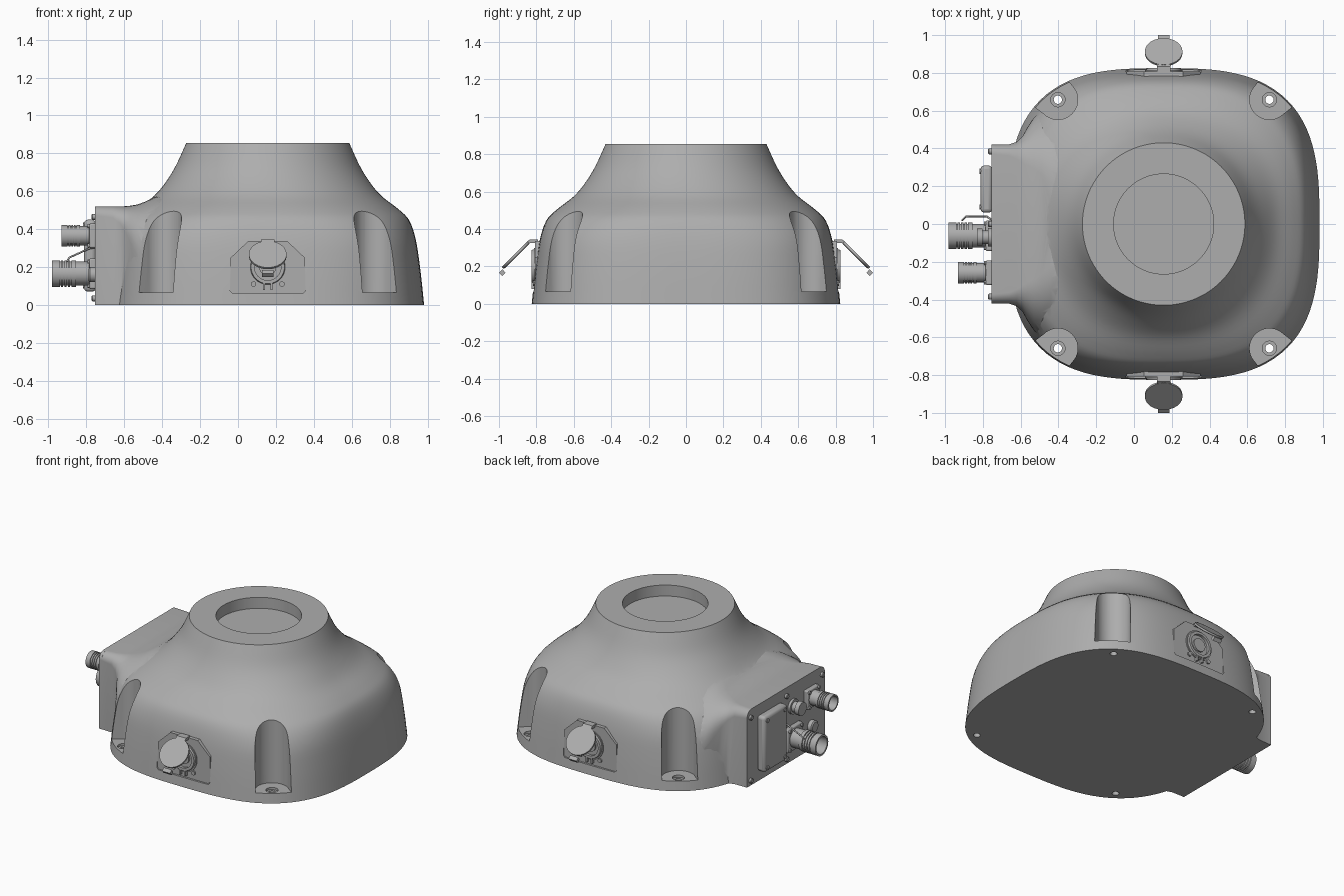
import bpy, bmesh, math
from mathutils import Vector, Matrix

if "Cube" in bpy.data.objects:
    bpy.data.objects.remove(bpy.data.objects["Cube"])

CX = 0.157  # centre of the round body


def make_material(name, value):
    m = bpy.data.materials.new(name)
    m.use_nodes = True
    col = (value, value, value, 1)
    m.diffuse_color = col
    m.node_tree.nodes["Principled BSDF"].inputs["Base Color"].default_value = col
    return m


GREY = make_material("plain grey", 0.42)


def finish(name, bm, angle=30):
    bmesh.ops.recalc_face_normals(bm, faces=bm.faces)
    me = bpy.data.meshes.new(name)
    bm.to_mesh(me)
    bm.free()
    ob = bpy.data.objects.new(name, me)
    bpy.context.collection.objects.link(ob)
    me.materials.append(GREY)
    smooth(ob, angle)
    return ob


def smooth(ob, angle=30):
    bpy.ops.object.select_all(action='DESELECT')
    ob.select_set(True)
    bpy.context.view_layer.objects.active = ob
    bpy.ops.object.shade_smooth_by_angle(angle=math.radians(angle))


def loft(name, rings, angle=30):
    """Skin a list of closed rings and cap both ends."""
    bm = bmesh.new()
    vs = [[bm.verts.new(p) for p in ring] for ring in rings]
    n = len(vs[0])
    for a, b in zip(vs, vs[1:]):
        for i in range(n):
            j = (i + 1) % n
            bm.faces.new((a[i], a[j], b[j], b[i]))
    bm.faces.new(vs[0])
    bm.faces.new(vs[-1])
    return finish(name, bm, angle)


def lathe(name, profile, origin, axis, segs=40):
    """Turn (distance, radius) pairs about an axis."""
    m = Matrix.Translation(origin) @ Vector(axis).to_track_quat('Z', 'Y').to_matrix().to_4x4()
    ring = [(math.cos(k * math.tau / segs), math.sin(k * math.tau / segs)) for k in range(segs)]
    return loft(name, [[m @ Vector((r * c, r * s, t)) for c, s in ring] for t, r in profile])


def prism(name, pts, move):
    return loft(name, [[Vector(p) for p in pts], [Vector(p) + Vector(move) for p in pts]])


def box(name, lo, hi, bevel=0):
    (x, y, z), (X, Y, Z) = lo, hi
    ob = prism(name, [(x, y, z), (x, Y, z), (x, Y, Z), (x, y, Z)], (X - x, 0, 0))
    if bevel:
        mod = ob.modifiers.new("round", 'BEVEL')
        mod.width, mod.segments = bevel, 3
    return ob


def combine(target, tool, op):
    mod = target.modifiers.new(op, 'BOOLEAN')
    mod.operation, mod.solver, mod.object = op, 'EXACT', tool
    bpy.context.view_layer.objects.active = target
    bpy.ops.object.modifier_apply(modifier=mod.name)
    bpy.data.objects.remove(tool)


def spline(pts, steps=4):
    """Catmull-Rom through 2D points."""
    p = [Vector(q) for q in pts]
    p = [p[0] * 2 - p[1]] + p + [p[-1] * 2 - p[-2]]
    out = []
    for a, b, c, d in zip(p, p[1:], p[2:], p[3:]):
        for k in range(steps):
            t = k / steps
            out.append(0.5 * (2 * b + (c - a) * t + (2 * a - 5 * b + 4 * c - d) * t * t
                              + (3 * b - a - 3 * c + d) * t ** 3))
    return out + [p[-2]]


# Body: rounded square at the base turning into a round neck
def body_ring(half, z, segs=128):
    u = min(max((z - 0.3) / 0.45, 0), 1)
    n = 3 - u * u * (3 - 2 * u)
    pts = []
    for k in range(segs):
        c, s = math.cos(k * math.tau / segs), math.sin(k * math.tau / segs)
        r = half / (abs(c) ** n + abs(s) ** n) ** (1 / n)
        pts.append((CX + r * c, r * s, z))
    return pts


outline = spline([(0.825, 0), (0.806, 0.18), (0.782, 0.34), (0.747, 0.445), (0.69, 0.505),
                  (0.6, 0.575), (0.537, 0.65), (0.484, 0.737), (0.43, 0.855)])
body = loft("body", [body_ring(h, z) for h, z in outline])


# Connector housing: arch sections flaring into the body
def arch(x, w, h, r, steps=10):
    half = [(w, 0)] + [(w - r + r * math.cos(a), h - r + r * math.sin(a))
                       for a in (k / steps * math.pi / 2 for k in range(steps + 1))]
    return [(x, y, z) for y, z in half] + [(x, -y, z) for y, z in reversed(half)]


flare = [(-0.74, 0.42, 0.52, 0.05), (-0.66, 0.422, 0.52, 0.06), (-0.62, 0.435, 0.52, 0.09),
         (-0.59, 0.465, 0.521, 0.14), (-0.565, 0.51, 0.524, 0.2), (-0.53, 0.565, 0.53, 0.27),
         (-0.49, 0.605, 0.545, 0.34), (-0.44, 0.62, 0.57, 0.4), (-0.2, 0.62, 0.6, 0.45)]
combine(body, loft("housing", [arch(*f) for f in flare]), 'UNION')
combine(body, lathe("neck_bore", [(0, 0.265), (0.2, 0.265)], (CX, 0, 0.78), (0, 0, 1), 64), 'DIFFERENCE')

# Corner pockets with bolt holes
for sx in (-1, 1):
    for sy in (-1, 1):
        at = Vector((CX + sx * 0.56, sy * 0.658, 0.065))
        out = math.atan2(sy, sx)
        turn = Matrix.Translation(at) @ Matrix.Rotation(out, 4, 'Z')
        u_shape = [(0.105 * math.cos(a), 0.105 * math.sin(a))
                   for a in (math.radians(90 + k * 9) for k in range(21))]
        u_shape += [(0.25, -0.14), (0.25, 0.14)]
        combine(body, prism("pocket", [turn @ Vector((x, y, 0)) for x, y in u_shape], (0, 0, 0.6)), 'DIFFERENCE')
        combine(body, lathe("bolt_hole", [(-0.1, 0.022), (0.045, 0.022), (0.045, 0.038), (0.1, 0.038)],
                            at - Vector((0, 0, 0.06)), (0, 0, 1), 24), 'DIFFERENCE')

# Side ports, front and back
tab = [(-0.2, 0.075), (-0.188, 0.063), (0.188, 0.063), (0.2, 0.075), (0.2, 0.25),
       (0.105, 0.34), (-0.105, 0.34), (-0.2, 0.25)]
for s, side in ((-1, "front"), (1, "back")):
    def at(x, y, z):
        return Vector((CX + x, s * y, z))

    combine(body, prism("recess", [at(x, 0.805, z) for x, z in tab], (0, s * 0.1, 0)), 'DIFFERENCE')
    prism(side + "_port_plate", [at(x * 0.98, 0.72, 0.2 + (z - 0.2) * 0.98) for x, z in tab], (0, s * 0.087, 0))
    lathe(side + "_port_socket", [(0, 0.1), (0.014, 0.1), (0.014, 0.092), (0.026, 0.088), (0.026, 0.07),
                                  (0.008, 0.07), (0.008, 0.045), (0.02, 0.045)], at(0, 0.8, 0.2), (0, s, 0))
    for x in (-0.075, 0.075):
        lathe(side + "_port_screw", [(0, 0.014), (0.012, 0.014)], at(x, 0.805, 0.11), (0, s, 0), 12)
    for x in (-0.02, 0.02):
        a, b = at(x - 0.006, 0.8, 0.08), at(x + 0.006, 0.825, 0.12)
        box(side + "_port_latch", a, b)
    # open lid, hanging outward from its hinge
    lathe(side + "_lid", [(-0.008, 0.092), (-0.004, 0.1), (0.008, 0.1)], at(0, 0.908, 0.262), (0, s, 1), 24)
    strip = [at(-0.035, 0.79, 0.325), at(-0.035, 0.835, 0.325), at(-0.035, 0.86, 0.303),
             at(-0.035, 0.867, 0.31), at(-0.035, 0.835, 0.345), at(-0.035, 0.79, 0.345)]
    prism(side + "_hinge", strip, (0.07, 0, 0))
    catch = [at(-0.03, 0.982, 0.185), at(-0.03, 1.0, 0.167), at(-0.03, 0.982, 0.148), at(-0.03, 0.965, 0.167)]
    prism(side + "_lid_catch", catch, (0.06, 0, 0))
smooth(body)

# Connector panel with corner screws
prism("connector_panel", arch(-0.755, 0.42, 0.52, 0.05), (0.02, 0, 0))
for y in (-0.385, 0, 0.385):
    for z in (0.035, 0.465):
        lathe("panel_screw", [(0, 0.016), (0.016, 0.016), (0.02, 0.012)], (-0.752, y, z), (-1, 0, 0), 16)

# Blank cover plate
box("blank_cover", (-0.812, 0.06, 0.07), (-0.75, 0.31, 0.45), 0.02)
for y in (0.09, 0.28):
    for z in (0.1, 0.42):
        lathe("cover_screw", [(0, 0.014), (0.006, 0.014)], (-0.811, y, z), (-1, 0, 0), 16)


# Plug connectors: square flange, ribbed barrel and hollow mouth
def plug(name, y, z, r, length):
    f = r * 1.15
    box(name + "_flange", (-0.785, y - f, z - f), (-0.75, y + f, z + f), 0.008)
    for sy in (-1, 1):
        for sz in (-1, 1):
            lathe(name + "_screw", [(0, 0.011), (0.045, 0.011)],
                  (-0.75, y + sy * f * 0.8, z + sz * f * 0.8), (-1, 0, 0), 12)
    prof = [(0, r * 0.9), (length * 0.45, r * 0.9), (length * 0.45, r)]
    for k in range(4):
        t = length * (0.55 + k * 0.08)
        prof += [(t, r), (t, r * 0.9), (t + length * 0.03, r * 0.9), (t + length * 0.03, r)]
    prof += [(length, r), (length, r * 0.82), (length * 0.6, r * 0.82)]
    lathe(name, prof, (-0.752, y, z), (-1, 0, 0))


plug("large_plug", -0.062, 0.165, 0.07, 0.23)
plug("small_plug", -0.258, 0.365, 0.056, 0.18)

# Capped button and its retaining wire
lathe("button_base", [(0, 0.05), (0.02, 0.05), (0.02, 0.035), (0.05, 0.035), (0.05, 0.045), (0.08, 0.045)],
      (-0.752, -0.07, 0.37), (-1, 0, 0), 24)
lathe("round_blank", [(0, 0.04), (0.03, 0.04), (0.036, 0.032)], (-0.752, -0.27, 0.16), (-1, 0, 0), 24)
wire = bpy.data.curves.new("retaining_wire", 'CURVE')
wire.dimensions, wire.bevel_depth, wire.bevel_resolution = '3D', 0.005, 2
path = wire.splines.new('POLY')
loop = [(-0.75, 0.02, 0.3), (-0.78, 0.04, 0.3), (-0.89, 0.04, 0.25), (-0.91, 0.02, 0.22)]
path.points.add(len(loop) - 1)
for p, q in zip(path.points, loop):
    p.co = (*q, 1)
wire.materials.append(GREY)
bpy.context.collection.objects.link(bpy.data.objects.new("retaining_wire", wire))
